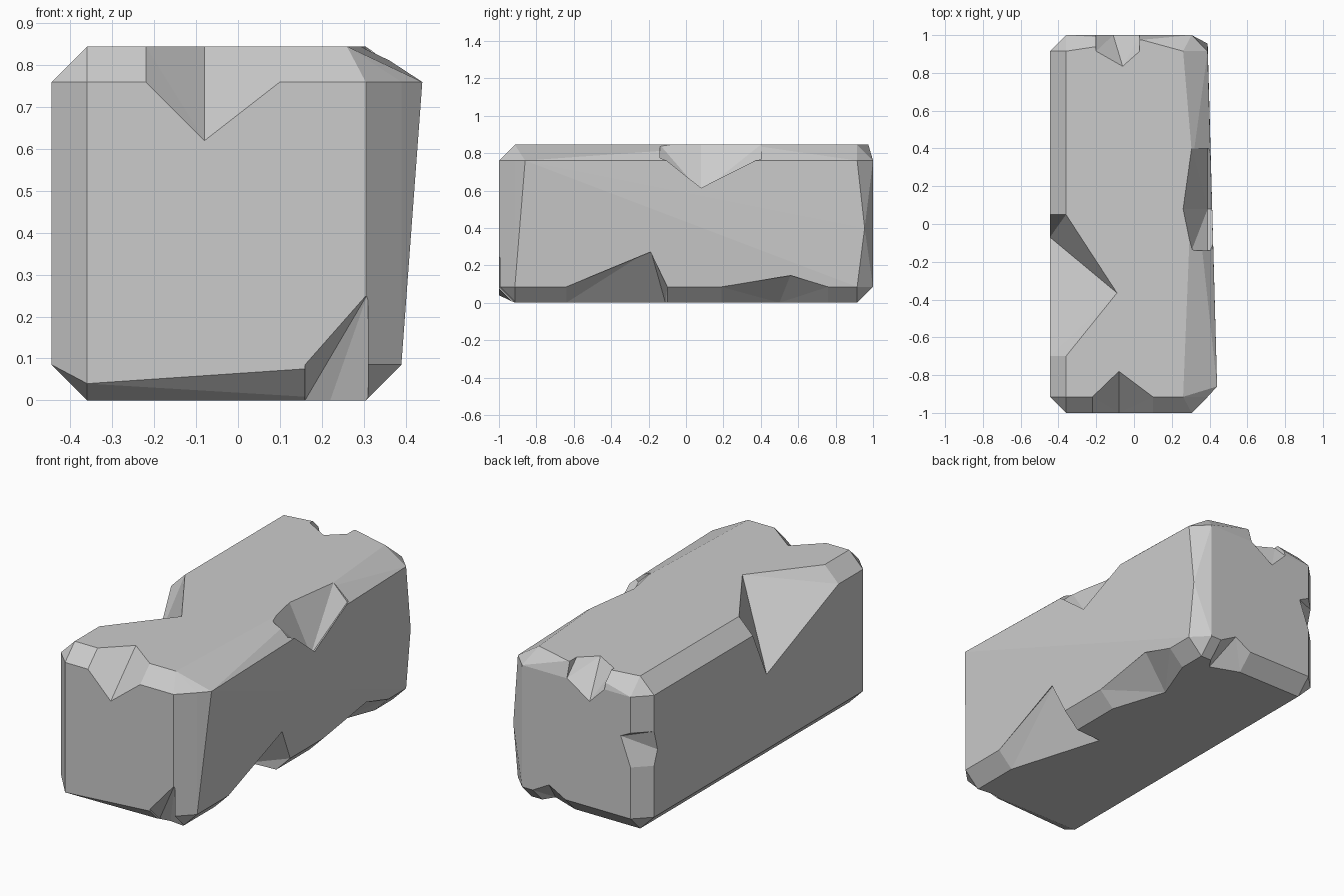
import bpy, bmesh
from itertools import product
from mathutils import Vector

if "Cube" in bpy.data.objects:
    bpy.data.objects.remove(bpy.data.objects["Cube"])

HALF = Vector((.4175, 1, .4225))        # half size of the block
MID = Vector((-.0275, 0, .4225))        # its centre
C = .085                                # chamfer width


def hull(name, pts):
    """Convex solid around a handful of points."""
    bm = bmesh.new()
    for p in pts:
        bm.verts.new(p)
    r = bmesh.ops.convex_hull(bm, input=bm.verts[:])
    junk = {v for v in r["geom_interior"] + r["geom_unused"]
            if isinstance(v, bmesh.types.BMVert) and v.is_valid}
    if junk:
        bmesh.ops.delete(bm, geom=list(junk), context='VERTS')
    bmesh.ops.recalc_face_normals(bm, faces=bm.faces[:])
    me = bpy.data.meshes.new(name)
    bm.to_mesh(me)
    bm.free()
    ob = bpy.data.objects.new(name, me)
    bpy.context.collection.objects.link(ob)
    return ob


# Chamfered block: every corner gives one point per touching face
pts = []
for s in product((-1, 1), repeat=3):
    for axis in range(3):
        inset = Vector((C, C, C))
        inset[axis] = 0
        if axis == 2 and s[0] == s[2] == 1:
            inset.x = .13               # wider chamfer at the right top
        pts.append(MID + Vector(s) * (HALF - inset))
# Uneven spots: right bulge, top and back swell, low front corner
pts += [(.44, -.86, .76), (.31, .33, .845), (.04, .975, .845),
        (.39, .955, .4), (-.36, -1, .04)]
block = hull("stone_block", pts)


def chip(name, edge, start, end, tip_a, tip_b):
    """Knock a chip from an edge such as '+x-z'. Each tip is the position
    along the edge and how far the chip reaches into that face."""
    sign = {"xyz".index(edge[i + 1]): float(edge[i] + "1") for i in (0, 2)}
    a, b = sign
    along = 3 - a - b

    def spot(t, face, other, depth):
        p = Vector()
        p[along] = t
        p[face] = MID[face] + sign[face] * HALF[face]
        p[other] = MID[other] + sign[other] * (HALF[other] - C - depth)
        return p

    rim = [spot(*tip_a[:1], a, b, tip_a[1]), spot(*tip_b[:1], b, a, tip_b[1])]
    for t in (start, end):
        rim += [spot(t, a, b, 0), spot(t, b, a, 0)]
    out = Vector()
    for k in sign:
        out[k] = sign[k] * .3
    cut = hull(name, rim + [p + out for p in rim])
    cut.hide_render = True
    m = block.modifiers.new(name, 'BOOLEAN')
    m.operation = 'DIFFERENCE'
    m.solver = 'EXACT'
    m.object = cut
    return cut


cutters = [
    chip("front_top", "-y+z", -.22, .1, (-.08, .14), (-.08, .135)),
    chip("front_bottom", "-y-z", .16, .31, (.31, .17), (.22, .01)),
    chip("right_top", "+x+z", -.14, .4, (.08, .17), (.08, .045)),
    chip("right_bottom_front", "+x-z", -.64, -.1, (-.19, .2), (-.11, .16)),
    chip("right_bottom_back", "+x-z", .19, .76, (.56, .065), (.5, .1)),
    chip("left_top", "-x+z", -.7, .05, (-.07, .26), (-.365, .27)),
    chip("back_top", "+y+z", -.2, .03, (-.11, .09), (-.06, .08)),
    chip("back_left", "-x+y", .37, .56, (.45, .03), (.53, .06)),
    chip("back_bottom", "+y-z", .04, .24, (.14, .055), (.2, .06)),
]

# Bake the chips and drop the cutters
deps = bpy.context.evaluated_depsgraph_get()
deps.update()
baked = bpy.data.meshes.new_from_object(block.evaluated_get(deps))
block.modifiers.clear()
block.data = baked
for c in cutters:
    bpy.data.objects.remove(c)
